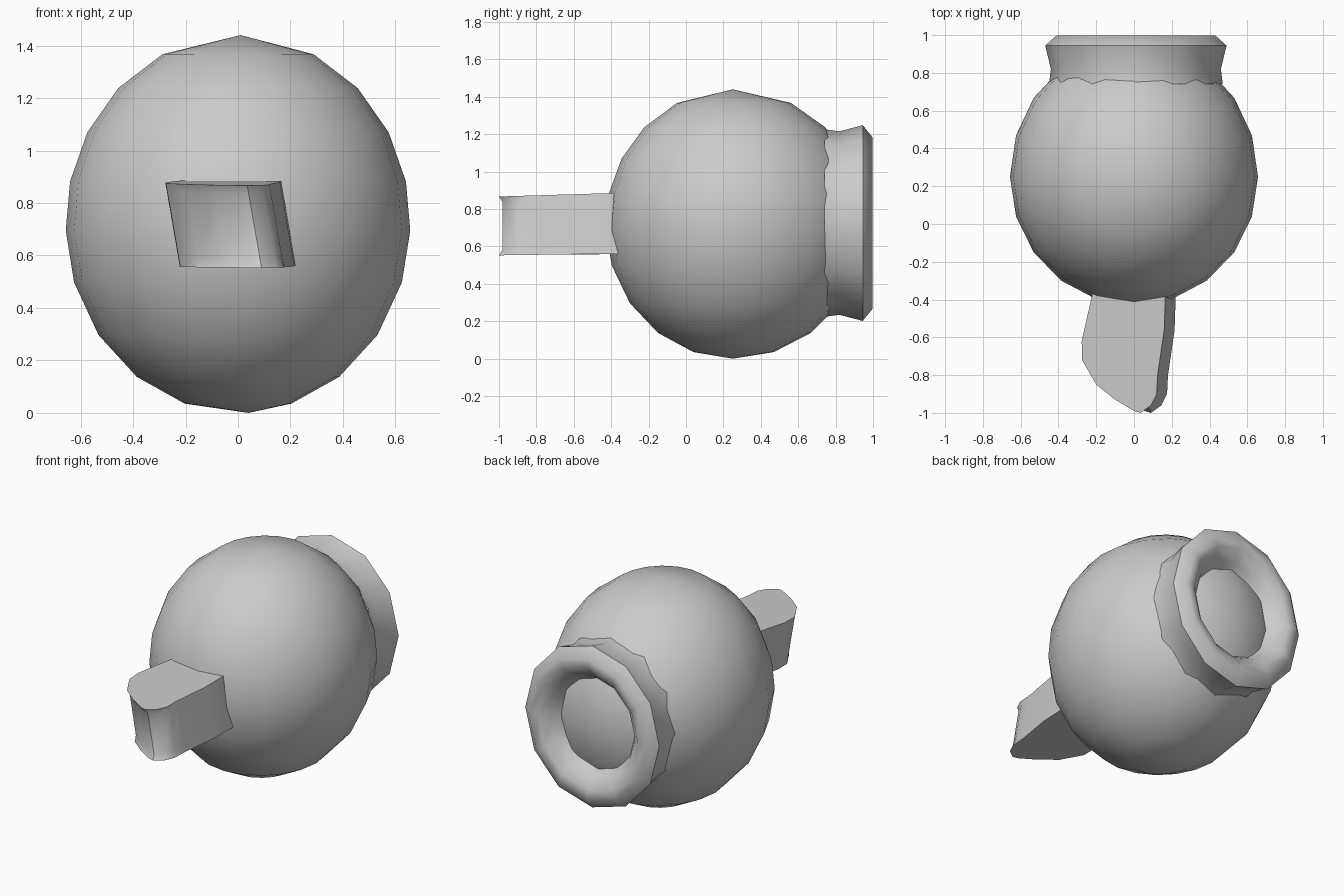
import bpy, bmesh, math

if "Cube" in bpy.data.objects:
    bpy.data.objects.remove(bpy.data.objects["Cube"])

grey = bpy.data.materials.new("light grey")
grey.diffuse_color = (0.6, 0.6, 0.6, 1)
grey.use_nodes = True
grey.node_tree.nodes["Principled BSDF"].inputs["Base Color"].default_value = grey.diffuse_color


def finish(name, bm, angle):
    bmesh.ops.recalc_face_normals(bm, faces=bm.faces)
    me = bpy.data.meshes.new(name)
    bm.to_mesh(me)
    bm.free()
    ob = bpy.data.objects.new(name, me)
    bpy.context.collection.objects.link(ob)
    me.materials.append(grey)
    bpy.ops.object.select_all(action='DESELECT')
    ob.select_set(True)
    bpy.context.view_layer.objects.active = ob
    bpy.ops.object.shade_smooth_by_angle(angle=math.radians(angle))
    return ob


def bridge(bm, a, b):
    n = len(a)
    for i in range(n):
        j = (i + 1) % n
        bm.faces.new((a[i], a[j], b[j], b[i]))


# Round body: rings of latitude, a little deeper at the back than the front
RX, RZ, FRONT, BACK, CY, CZ = 0.657, 0.72, 0.68, 0.71, 0.25, 0.72
SEG = 20
bm = bmesh.new()
rings = []
for deg in (26, 44, 61, 77, 92, 108, 126, 144, 162):
    t = math.radians(deg)
    ring = []
    for i in range(SEG):
        a = 2 * math.pi * i / SEG
        ry = BACK if math.sin(a) > 0 else FRONT
        ring.append(bm.verts.new((RX * math.sin(t) * math.cos(a),
                                  CY + ry * math.sin(t) * math.sin(a),
                                  CZ + RZ * math.cos(t))))
    rings.append(ring)
for a, b in zip(rings, rings[1:]):
    bridge(bm, a, b)
for ring, z, x in ((rings[0], CZ + RZ, 0.01), (rings[-1], 0, 0.04)):
    pole = bm.verts.new((x, CY, z))
    for i in range(SEG):
        bm.faces.new((ring[i], ring[(i + 1) % SEG], pole))
finish("body", bm, 60)

# Flared lip around the back opening: (radius, y) profile turned about y
bm = bmesh.new()
rings = []
for r, y in ((0.46, 0.74), (0.45, 0.82), (0.48, 0.945), (0.42, 0.998),
             (0.36, 0.99), (0.295, 0.93), (0.25, 0.86)):
    rings.append([bm.verts.new((0.01 + r * math.cos(k * math.pi / 6), y,
                                0.725 + 1.09 * r * math.sin(k * math.pi / 6)))
                  for k in range(12)])
for a, b in zip(rings, rings[1:]):
    bridge(bm, a, b)
finish("lip", bm, 60)

# Spout: plan outline stacked in sheared layers, with a hollowed tip
outline = [(-0.215, -0.25), (-0.22, -0.37), (-0.25, -0.5), (-0.277, -0.62),
           (-0.275, -0.72), (-0.2, -0.85), (-0.1, -0.93), (0.0, -0.99),
           (0.035, -1.0), (0.09, -0.96), (0.12, -0.9), (0.125, -0.8),
           (0.16, -0.56), (0.165, -0.41), (0.165, -0.25)]
bm = bmesh.new()
layers = []
for h, tuck in ((0, 0), (0.1, 0.02), (0.9, 0.02), (1, 0)):
    layer = []
    for x, y in outline:
        z0 = 0.56 - 0.015 * max(0, -y - 0.5)
        z1 = 0.885 - 0.03 * max(0, -y - 0.4)
        dy = tuck if y < -0.8 else 0
        layer.append(bm.verts.new((x + 0.055 * (1 - h), y + dy, z0 + (z1 - z0) * h)))
    layers.append(layer)
for a, b in zip(layers, layers[1:]):
    bridge(bm, a, b)
bm.faces.new(layers[0])
bm.faces.new(layers[-1])
finish("spout", bm, 40)
